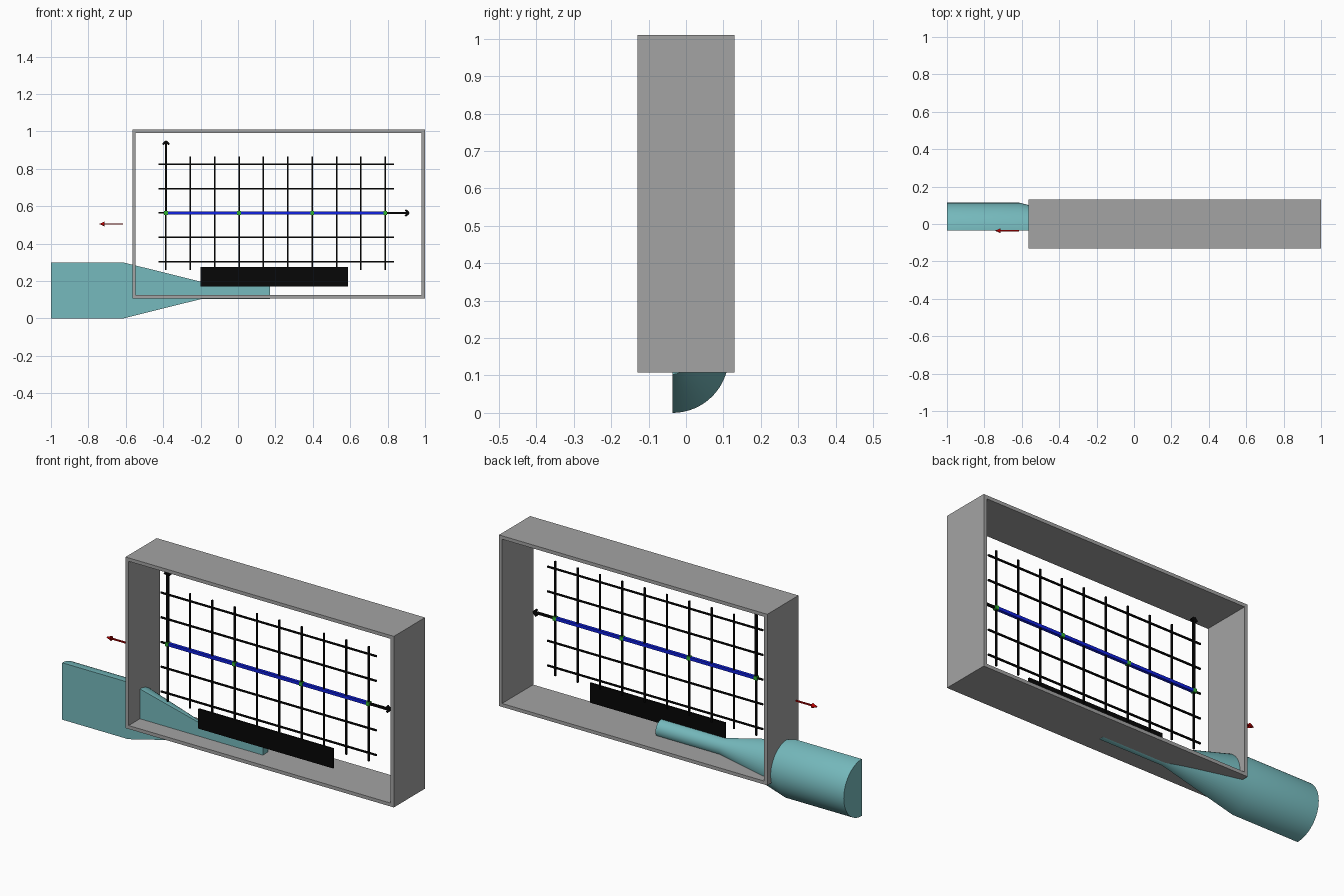
import bpy, bmesh, math
from mathutils import Vector, Matrix

if "Cube" in bpy.data.objects:
    bpy.data.objects.remove(bpy.data.objects["Cube"])


def mat(name, r, g, b):
    m = bpy.data.materials.new(name)
    m.diffuse_color = (r, g, b, 1)
    m.use_nodes = True
    m.node_tree.nodes["Principled BSDF"].inputs["Base Color"].default_value = m.diffuse_color
    return m


GREY = mat("grey", 0.37, 0.37, 0.37)
TEAL = mat("teal", 0.18, 0.49, 0.51)
BLACK = mat("black", 0.002, 0.002, 0.002)
BLUE = mat("blue", 0.005, 0.015, 0.75)
GREEN = mat("green", 0.03, 0.45, 0.03)
RED = mat("red", 0.5, 0.0, 0.0)

PLANE_Y = -0.036          # the chart and the flat side of the nozzle


def finish(name, bm, material, smooth=False):
    bmesh.ops.recalc_face_normals(bm, faces=bm.faces[:])
    me = bpy.data.meshes.new(name)
    bm.to_mesh(me)
    bm.free()
    me.materials.append(material)
    ob = bpy.data.objects.new(name, me)
    bpy.context.collection.objects.link(ob)
    if smooth:
        me.polygons.foreach_set("use_smooth", [True] * len(me.polygons))
        me.set_sharp_from_angle(angle=math.radians(15))
    return ob


def bridge(bm, a, b):
    n = len(a)
    for i in range(n):
        bm.faces.new((a[i], a[(i + 1) % n], b[(i + 1) % n], b[i]))


def rod(bm, p, q, w, y=PLANE_Y):
    """Square bar from p to q, both given as (x, z)."""
    a, b = Vector((p[0], y, p[1])), Vector((q[0], y, q[1]))
    d = (b - a).normalized()
    u, v = Vector((0, w / 2, 0)), Vector((-d.z, 0, d.x)) * w / 2
    rings = [[bm.verts.new(c + s * u + t * v)
              for s, t in ((-1, -1), (1, -1), (1, 1), (-1, 1))] for c in (a, b)]
    bridge(bm, *rings)
    for r in rings:
        bm.faces.new(r)


def arrow(name, p, q, w, head, material):
    """Bar with an open two-stroke head at q."""
    bm = bmesh.new()
    rod(bm, p, q, w)
    d = Vector((q[0] - p[0], q[1] - p[1])).normalized()
    n = Vector((-d.y, d.x))
    for s in (-1, 1):
        rod(bm, Vector(q) - d * head + n * s * head * 0.9, Vector(q), w)
    return finish(name, bm, material)


# Box frame, open at front and back
X0, X1, Z0, Z1, D, T = -0.565, 1.0, 0.108, 1.01, 0.13, 0.018


def rect(bm, y, inset):
    a, b, c, d = X0 + inset, X1 - inset, Z0 + inset, Z1 - inset
    return [bm.verts.new((x, y, z)) for x, z in ((a, c), (b, c), (b, d), (a, d))]


bm = bmesh.new()
loops = [rect(bm, -D, 0), rect(bm, D, 0), rect(bm, D, T), rect(bm, -D, T)]
for i in range(4):
    bridge(bm, loops[i], loops[(i + 1) % 4])
finish("box_frame", bm, GREY)

# Half nozzle: wide barrel, taper, narrow outlet
bm = bmesh.new()
rings = []
for x, r in ((-1.0, 0.15), (-0.615, 0.15), (-0.2, 0.047), (0.17, 0.047)):
    rings.append([bm.verts.new((x, PLANE_Y + r * math.sin(math.pi * i / 32),
                                0.15 - r * math.cos(math.pi * i / 32)))
                  for i in range(33)])
for a, b in zip(rings, rings[1:]):
    bridge(bm, a, b)
bm.faces.new(rings[0])
bm.faces.new(rings[-1])
finish("half_nozzle", bm, TEAL, smooth=True)

# Chart grid lines
GX, GZ, STEP, ROW = -0.385, 0.564, 0.1303, 0.1303
bm = bmesh.new()
for i in range(10):
    rod(bm, (GX + i * STEP, 0.26), (GX + i * STEP, 0.865), 0.008)
for j in range(-2, 3):
    rod(bm, (-0.425, GZ + j * ROW), (0.834, GZ + j * ROW), 0.008)
finish("chart_grid", bm, BLACK)

# Chart axes
arrow("vertical_axis", (GX, GZ), (GX, 0.948), 0.011, 0.018, BLACK)
arrow("horizontal_axis", (GX, GZ), (0.913, GZ), 0.011, 0.018, BLACK)

# Plotted line with its points
bm = bmesh.new()
rod(bm, (GX, GZ), (GX + 9 * STEP, GZ), 0.016)
finish("plot_line", bm, BLUE)
bm = bmesh.new()
for i in range(4):
    x = GX + i * 3 * STEP
    rod(bm, (x - 0.01, GZ), (x + 0.01, GZ), 0.02)
finish("plot_points", bm, GREEN)

# Dark caption bar below the chart
bm = bmesh.new()
rod(bm, (-0.2, 0.195), (0.588, 0.195), 0.01, y=-0.043)
for v in bm.verts:
    v.co.z = 0.172 if v.co.z < 0.195 else 0.275
finish("caption_bar", bm, BLACK)

# Flow arrow outside the box, with a cone head
bm = bmesh.new()
rod(bm, (-0.615, 0.505), (-0.72, 0.505), 0.007)
bmesh.ops.create_cone(bm, cap_ends=True, segments=12, radius1=0.013, radius2=0, depth=0.03,
                      matrix=Matrix.Translation((-0.728, PLANE_Y, 0.505))
                      @ Matrix.Rotation(-math.pi / 2, 4, 'Y'))
finish("flow_arrow", bm, RED)
